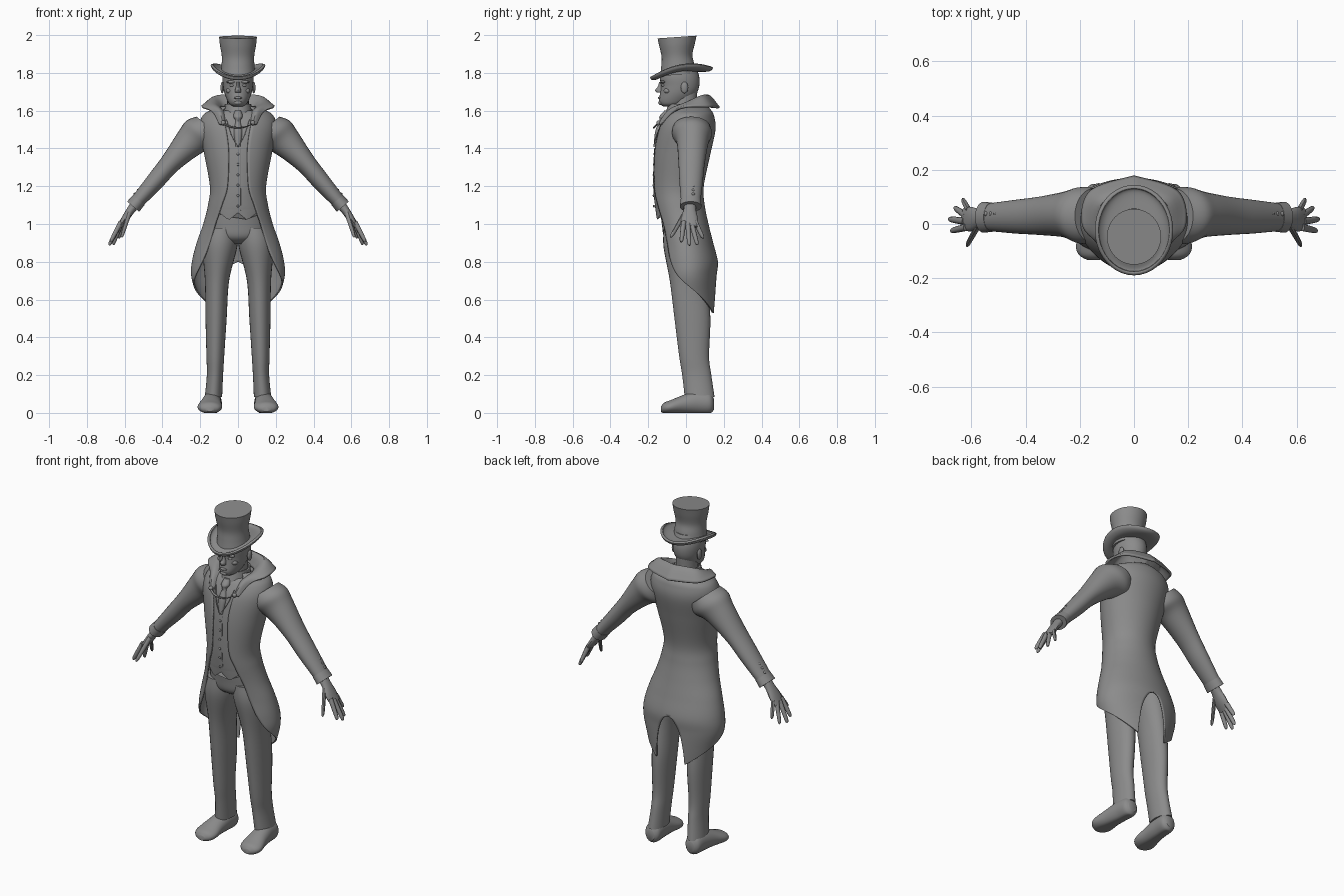
import bpy
import bmesh
from math import sin, cos, pi, sqrt
from mathutils import Vector

cube = bpy.data.objects.get("Cube")
if cube:
    bpy.data.objects.remove(cube, do_unlink=True)

grey = bpy.data.materials.new("plain_grey")
grey.use_nodes = True
grey.diffuse_color = (0.26, 0.26, 0.26, 1)
grey.node_tree.nodes["Principled BSDF"].inputs["Base Color"].default_value = (0.26, 0.26, 0.26, 1)

X, Y, Z = Vector((1, 0, 0)), Vector((0, 1, 0)), Vector((0, 0, 1))
ARM_ACROSS = Vector((0.76, 0, 0.65))
parts = []


def finish(name, bm, mirror=False, thickness=0):
    """Turn a bmesh into a named object with its modifiers."""
    bmesh.ops.remove_doubles(bm, verts=bm.verts, dist=0.0002)
    bmesh.ops.recalc_face_normals(bm, faces=bm.faces)
    mesh = bpy.data.meshes.new(name)
    bm.to_mesh(mesh)
    bm.free()
    mesh.materials.append(grey)
    obj = bpy.data.objects.new(name, mesh)
    bpy.context.collection.objects.link(obj)
    if mirror:
        mod = obj.modifiers.new("Mirror", "MIRROR")
        mod.use_clip = True
    if thickness:
        mod = obj.modifiers.new("Solidify", "SOLIDIFY")
        mod.thickness = thickness
        mod.offset = 0
    parts.append(obj)
    return obj


def spline(keys, steps=6):
    """Smooth curve through tuples of any length."""
    result = []
    for i in range(len(keys) - 1):
        a, b, c, d = (keys[max(i - 1, 0)], keys[i], keys[i + 1],
                      keys[min(i + 2, len(keys) - 1)])
        for s in range(steps):
            t = s / steps
            result.append(tuple(
                q + t * ((r - p) / 2 + t * (p - 2.5 * q + 2 * r - w / 2
                                            + t * (1.5 * (q - r) + (w - p) / 2)))
                for p, q, r, w in zip(a, b, c, d)))
    return result + [tuple(keys[-1])]


def grid(name, rows, closed=False, caps=False, **options):
    """Skin rows of points with quads."""
    bm = bmesh.new()
    rings = [[bm.verts.new(p) for p in row] for row in rows]
    count = len(rings[0])
    for low, high in zip(rings, rings[1:]):
        for i in range(count if closed else count - 1):
            j = (i + 1) % count
            bm.faces.new((low[i], low[j], high[j], high[i]))
    if caps:
        bm.faces.new(rings[0])
        bm.faces.new(rings[-1])
    return finish(name, bm, **options)


def loft(name, keys, u=X, v=Y, warp=None, caps=True, steps=6, sides=28, **options):
    """Elliptical rings (x, y, z, radius along u, radius along v)."""
    rows = []
    for x, y, z, ru, rv in spline(keys, steps):
        row = [Vector((x, y, z)) + u * ru * cos(a) + v * rv * sin(a)
               for a in (2 * pi * i / sides for i in range(sides))]
        rows.append([warp(p) for p in row] if warp else row)
    return grid(name, rows, closed=True, caps=caps, **options)


def upright(name, keys, **options):
    """Vertical loft from (z, half width, front y, back y)."""
    return loft(name, [(0, (f + b) / 2, z, w, (b - f) / 2) for z, w, f, b in keys], **options)


def ball(name, centre, size, mirror=False):
    bm = bmesh.new()
    bmesh.ops.create_uvsphere(bm, u_segments=14, v_segments=8, radius=1)
    for vert in bm.verts:
        vert.co = Vector(c + k * s for c, k, s in zip(centre, vert.co, size))
    return finish(name, bm, mirror)


def cord(name, points, radius, mirror=False):
    """Thin round strip following a path across the front."""
    return loft(name, [(*p, radius, radius) for p in points], u=(X + Z).normalized(),
                v=Y, sides=8, mirror=mirror)


# Tailcoat: height, half width, front y, back y, angle of the front edge
coat_keys = [
    (1.62, .09, -.07, .11, .75), (1.6, .14, -.09, .13, .6), (1.57, .185, -.115, .145, .45),
    (1.5, .2, -.148, .152, .32), (1.37, .175, -.17, .125, .28), (1.2, .145, -.175, .09, .39),
    (1.1, .155, -.168, .095, .58), (1, .18, -.15, .115, .72), (.9, .215, -.135, .14, .76),
    (.8, .24, -.135, .165, .9), (.72, .243, -.13, .163, 1.2), (.62, .215, -.12, .162, 1.95),
    (.53, .19, -.11, .16, 2.6)]
coat_rows = []
for z, w, f, b, start in spline(coat_keys, 8):
    end = pi - 0.5 * sqrt(max(0, 0.8 - z) / 0.27)   # rounded vent at the back
    angles = [start + (end - start) * i / 30 for i in range(31)]
    coat_rows.append([(w * sin(a), (f + b) / 2 - (b - f) / 2 * cos(a), z) for a in angles])
grid("tailcoat", coat_rows, mirror=True, thickness=0.008)

# Folded collar: inner edge, fold and outer edge from front to back
collar_keys = [
    (.07, -.125, 1.53, .08, -.14, 1.53, .095, -.13, 1.525),
    (.075, -.07, 1.59, .1, -.09, 1.6, .13, -.07, 1.59),
    (.08, 0, 1.6, .13, 0, 1.64, .19, 0, 1.62),
    (.065, .06, 1.61, .115, .08, 1.675, .16, .12, 1.62),
    (0, .085, 1.61, 0, .115, 1.68, 0, .175, 1.615)]
grid("coat_collar", [spline([k[:3], k[3:6], k[6:]], 5) for k in spline(collar_keys, 7)],
     mirror=True, thickness=0.012)


# Waistcoat with a pointed hem
def hem_points(p):
    if p.z < 1.07 and p.y < 0:
        p.z -= 0.04 * max(0, 1 - abs(abs(p.x) - 0.05) / 0.05)
    return p


vest_keys = [(z, w * .94, f * .98, b * .88) for z, w, f, b, _ in coat_keys if 1.05 < z < 1.61]
vest_keys.append((1.06, .155, -.158, .09))
upright("waistcoat", vest_keys, warp=hem_points, sides=64)
cord("waistcoat_neckline", [(.06, -.122, 1.55), (.035, -.153, 1.47), (0, -.169, 1.41)],
     .004, mirror=True)
cord("waistcoat_placket", [(.014, -.167, 1.4), (.014, -.172, 1.2), (.014, -.157, 1.06)], .002)
for i in range(6):
    z = 1.37 - i * 0.055
    ball("waistcoat_button", (0, -.168 - .004 * sin(i * pi / 6), z), (.007, .005, .007))

# Tie, shirt collar and clasp chain
upright("tie", [(1.6, .016, -.115, -.08), (1.57, .025, -.14, -.09), (1.545, .014, -.142, -.1),
                (1.49, .024, -.163, -.12), (1.41, .012, -.172, -.15)], sides=12)
upright("shirt_collar", [(1.55, .078, -.115, .07), (1.6, .07, -.1, .068), (1.635, .066, -.09, .066)],
        caps=False, thickness=0.008)
ball("clasp", (.078, -.145, 1.535), (.013, .012, .013), mirror=True)
cord("clasp_chain", [(-.078, -.148, 1.532), (-.04, -.165, 1.515), (0, -.17, 1.51),
                     (.04, -.165, 1.515), (.078, -.148, 1.532)], .006)

# Sleeves and cuffs
loft("sleeve", [(.15, .03, 1.51, .1, .09), (.19, .032, 1.475, .105, .11),
                (.25, .035, 1.435, .085, .085), (.355, .03, 1.325, .07, .056),
                (.44, .027, 1.225, .062, .048), (.545, .025, 1.105, .05, .036)],
     u=Y, v=ARM_ACROSS, mirror=True)
loft("cuff", [(.525, .025, 1.127, .054, .04), (.555, .025, 1.092, .057, .042)],
     u=Y, v=ARM_ACROSS, steps=1, mirror=True)
for i in range(3):
    ball("cuff_button", (.51 + .018 * i, .038, 1.2 - .021 * i), (.008, .009, .008), mirror=True)

# Hands: palm, four fingers and thumb
loft("palm", [(.54, .022, 1.11, .03, .026), (.57, .02, 1.07, .034, .022),
              (.6, .018, 1.025, .045, .019), (.628, .018, .985, .042, .012)],
     u=Y, v=ARM_ACROSS, sides=16, mirror=True)
digits = {"little_finger": ((.61, .05, 1.01), (.632, .09, .925)),
          "ring_finger": ((.62, .03, 1), (.662, .06, .89)),
          "middle_finger": ((.625, .01, 1), (.683, .018, .887)),
          "index_finger": ((.62, -.012, 1.01), (.675, -.025, .905)),
          "thumb": ((.575, -.005, 1.06), (.617, -.08, .93))}
for name, (base, tip) in digits.items():
    base, tip = Vector(base), Vector(tip)
    shape = ((0, .014), (.5, .0125), (.9, .01), (1, .004))
    loft(name, [(*base.lerp(tip, t), r, r) for t, r in shape],
         u=Y, v=ARM_ACROSS, sides=10, steps=3, mirror=True)

# Trousers
upright("trouser_seat", [(1.1, .13, -.14, .08), (1, .155, -.128, .1), (.93, .15, -.115, .11),
                         (.895, .08, -.07, .08)])
loft("trouser_leg", [(.085, -.012, .98, .085, .105), (.096, -.004, .88, .092, .115),
                     (.111, .014, .7, .064, .1), (.116, .034, .5, .056, .095),
                     (.12, .043, .3, .047, .079), (.122, .057, .2, .043, .077),
                     (.13, .072, .085, .046, .079)], mirror=True)


# Shoes, flattened underneath
def flat_sole(p):
    p.z = max(p.z, 0)
    return p


loft("shoe", [(.132, .147, .045, .025, .03), (.133, .125, .052, .046, .056),
              (.137, .06, .055, .05, .06), (.143, -.01, .046, .055, .05),
              (.149, -.08, .032, .065, .036), (.15, -.115, .026, .052, .028),
              (.15, -.133, .02, .022, .014)], u=X, v=Z, warp=flat_sole, mirror=True)

# Neck, head and face
upright("neck", [(1.54, .06, -.07, .06), (1.6, .058, -.075, .055), (1.7, .056, -.08, .06)])
upright("head", [(1.622, .025, -.12, -.04), (1.634, .044, -.136, -.01), (1.655, .057, -.143, .025),
                 (1.69, .071, -.138, .055), (1.73, .079, -.134, .07), (1.78, .083, -.137, .07),
                 (1.84, .075, -.12, .05)])
upright("nose", [(1.752, .009, -.143, -.11), (1.73, .01, -.148, -.11), (1.708, .016, -.163, -.11),
                 (1.695, .015, -.155, -.11)], sides=12)
ball("lips", (0, -.138, 1.668), (.022, .011, .007))
ball("chin", (0, -.131, 1.642), (.022, .016, .013))
ball("brow", (.034, -.122, 1.752), (.029, .014, .008), mirror=True)
ball("eye", (.031, -.12, 1.734), (.014, .01, .008), mirror=True)
ball("cheek", (.043, -.097, 1.705), (.021, .021, .016), mirror=True)
ball("ear", (.083, -.008, 1.722), (.01, .02, .031), mirror=True)


# Top hat: flared crown and a brim that curls up at the sides
def tilt_crown(p):
    p.z += 0.07 * (p.y + 0.045)
    return p


def curl_brim(p):
    p.z += 0.16 * (p.y + 0.02) + 2.0 * p.x * p.x
    return p


upright("hat_crown", [(1.79, .092, -.137, .052), (1.84, .087, -.131, .044), (1.89, .086, -.129, .034),
                      (1.95, .096, -.142, .047), (1.99, .1, -.15, .056)], warp=tilt_crown, sides=40)
upright("hat_brim", [(1.803, .084, -.125, .04), (1.793, .112, -.16, .105), (1.795, .132, -.178, .13),
                     (1.806, .138, -.183, .138)],
        warp=curl_brim, caps=False, sides=40, thickness=0.014)

# Smooth shading that keeps the cut edges crisp
bpy.ops.object.select_all(action="DESELECT")
for obj in parts:
    obj.select_set(True)
bpy.context.view_layer.objects.active = parts[0]
bpy.ops.object.shade_smooth_by_angle(angle=0.7)
